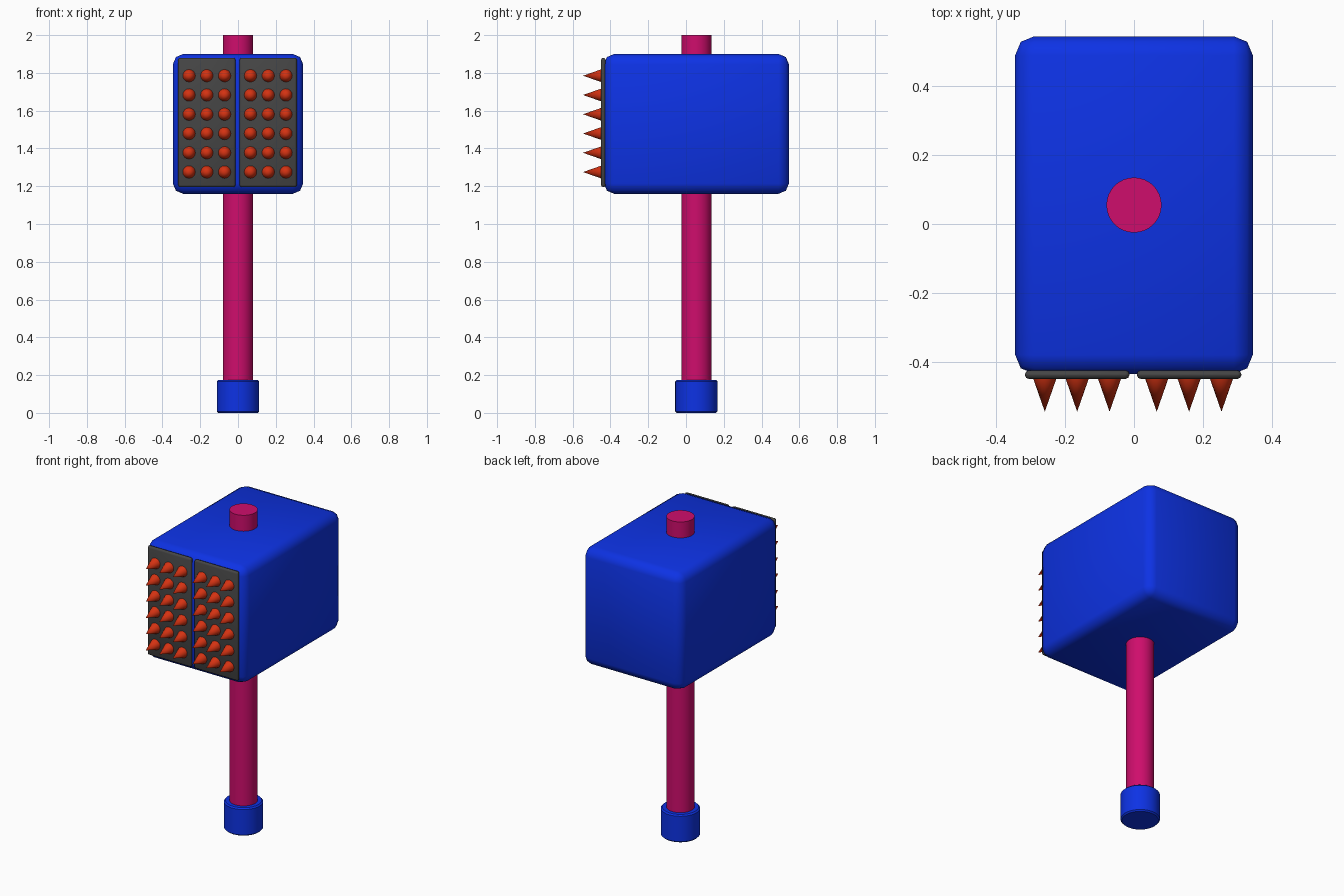
import bpy
from math import radians

if "Cube" in bpy.data.objects:
    bpy.data.objects.remove(bpy.data.objects["Cube"], do_unlink=True)


def material(name, rgb):
    mat = bpy.data.materials.new(name)
    mat.use_nodes = True
    mat.diffuse_color = (*rgb, 1)
    mat.node_tree.nodes["Principled BSDF"].inputs["Base Color"].default_value = (*rgb, 1)
    return mat


BLUE = material("blue", (0.004, 0.032, 0.78))
PINK = material("magenta", (0.62, 0.004, 0.15))
GREY = material("dark grey", (0.06, 0.06, 0.06))
RED = material("orange red", (0.66, 0.032, 0.006))

AXIS_Y = 0.055      # handle axis


def finish(name, mat, bevel=0, segments=2):
    """Name, colour, optionally bevel and smooth the active object."""
    obj = bpy.context.object
    obj.name = name
    obj.data.materials.append(mat)
    if bevel:
        mod = obj.modifiers.new("rounding", "BEVEL")
        mod.width, mod.segments = bevel, segments
        mod.limit_method = "ANGLE"
    bpy.ops.object.shade_smooth()
    return obj


def box(name, low, high, mat, bevel, segments=2):
    centre = [(a + b) / 2 for a, b in zip(low, high)]
    bpy.ops.mesh.primitive_cube_add(size=1, location=centre)
    bpy.context.object.scale = [b - a for a, b in zip(low, high)]
    bpy.ops.object.transform_apply(location=False, rotation=False, scale=True)
    return finish(name, mat, bevel, segments)


def rod(name, radius, bottom, top, mat, bevel=0):
    bpy.ops.mesh.primitive_cylinder_add(
        vertices=32, radius=radius, depth=top - bottom,
        location=(0, AXIS_Y, (bottom + top) / 2))
    obj = finish(name, mat, bevel, 1)
    bpy.ops.object.shade_smooth_by_angle(angle=radians(50))
    return obj


# Head, handle and pommel
box("hammer_head", (-0.345, -0.435, 1.16), (0.345, 0.545, 1.90), BLUE, 0.055)
rod("handle", 0.08, 0.02, 2.0, PINK)
rod("pommel", 0.112, 0, 0.175, BLUE, 0.008)

# Two striking plates, each with a grid of spikes
for side, centre in (("right", -0.165), ("left", 0.16)):
    box(side + "_plate", (centre - 0.152, -0.45, 1.195),
        (centre + 0.152, -0.425, 1.88), GREY, 0.012)
    for col in (-1, 0, 1):
        for row in range(6):
            bpy.ops.mesh.primitive_cone_add(
                vertices=16, radius1=0.034, depth=0.097, end_fill_type="NOTHING",
                location=(centre + col * 0.094, -0.4965, 1.275 + row * 0.102),
                rotation=(radians(90), 0, 0))
            finish(side + "_spike", RED)
